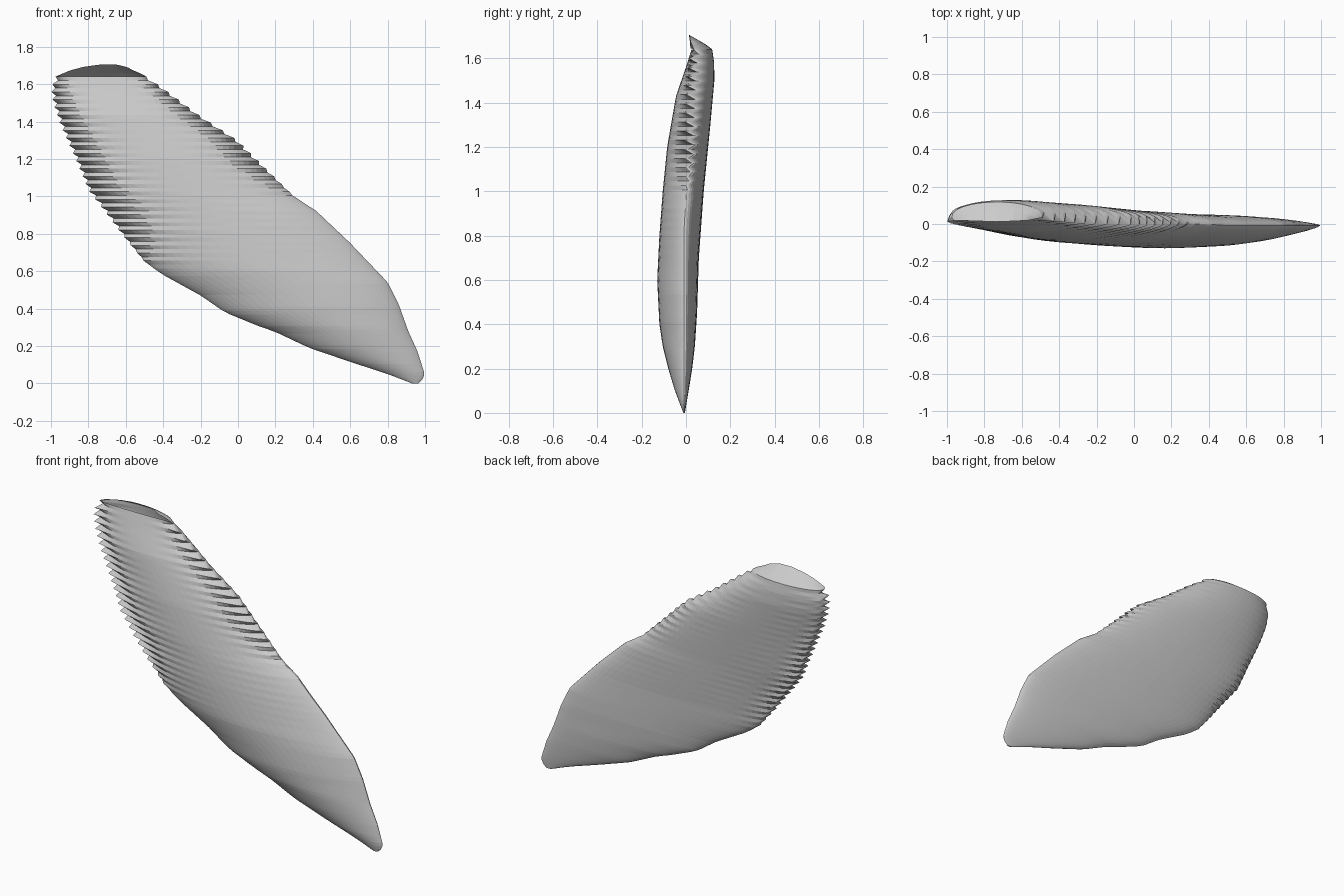
import bpy, bmesh

if "Cube" in bpy.data.objects:
    bpy.data.objects.remove(bpy.data.objects["Cube"])

# profiles along the height: (z, value)
LEFT = [(0, .93), (.05, .8), (.115, .6), (.19, .38), (.275, .2), (.31, .1), (.38, -.07), (.47, -.2),
        (.58, -.4), (.65, -.5), (.77, -.6), (.9, -.7), (1.03, -.8), (1.2, -.87), (1.38, -.95),
        (1.5, -.99), (1.58, -1), (1.64, -.975)]
RIGHT = [(0, .965), (.02, .985), (.05, .998), (.17, .96), (.28, .91), (.42, .86), (.54, .8), (.75, .6),
         (.92, .42), (1, .3), (1.1, .2), (1.3, 0), (1.43, -.2), (1.58, -.4), (1.64, -.49)]
FRONT = [(0, -.012), (.1, -.05), (.2, -.08), (.3, -.105), (.4, -.12), (.6, -.13), (.8, -.12), (1, -.105),
         (1.2, -.085), (1.43, -.045), (1.56, .0), (1.64, .025)]
BACK = [(0, -.005), (.1, .012), (.2, .028), (.3, .04), (.45, .05), (.7, .058), (1, .08), (1.3, .11),
        (1.5, .128), (1.58, .127), (1.64, .118)]
SEAM = [(0, -.008), (.85, -.008), (1.1, .01), (1.4, .02), (1.64, .035)]
HOOD = [(0, 1.645), (.15, 1.675), (.3, 1.693), (.5, 1.705), (.7, 1.705), (.9, 1.69), (1, 1.675)]
ROWS, COLS, TOP = 80, 28, 1.64


def at(prof, t):
    for (a, va), (b, vb) in zip(prof, prof[1:]):
        if t <= b:
            return va + (vb - va) * max(0, t - a) / (b - a)
    return prof[-1][1]


bm = bmesh.new()
rings = []
for r in range(ROWS + 1):
    z = TOP * r / ROWS
    # saw teeth along the rim, growing towards the top
    sign = 1 if r % 2 else -1
    tooth_l = min(1, max(0, (z - .6) / .3))
    tooth_r = min(1, max(0, (z - .95) / .25))
    if r == ROWS:
        tooth_l = tooth_r = 0
    xl = at(LEFT, z) + (.022 * tooth_l if r % 2 else 0)
    xr = at(RIGHT, z) - (.022 * tooth_r if r % 2 else 0)
    ring = []
    for i in range(2 * COLS):
        # front half runs left to right, back half returns
        u = i / COLS if i <= COLS else 2 - i / COLS
        u = u * u * (3 - 2 * u)
        seam = at(SEAM, z) + sign * .02 * (tooth_l * (1 - u) ** 8 + tooth_r * u ** 8)
        d = 1 - (2 * u - 1) ** 2
        if i <= COLS:
            y = seam + (at(FRONT, z) - seam) * d ** .72
        else:
            y = seam + (at(BACK, z) - seam) * d ** .45
        ring.append(bm.verts.new((xl + (xr - xl) * u, y, z)))
    rings.append(ring)

# shell walls
n = 2 * COLS
for a, b in zip(rings, rings[1:]):
    for i in range(n):
        j = (i + 1) % n
        bm.faces.new((a[i], a[j], b[j], b[i]))
bm.faces.new(list(reversed(rings[0])))

# curved hood rising forward from the back wall, open at the front
edge = [rings[-1][i % n] for i in range(COLS, n + 1)]
prev = edge
for s in (.25, .55, 1):
    row = []
    for v in edge:
        u = (v.co.x + .975) / .485
        x = v.co.x + s * (.01 - .085 * u ** 3)
        y = v.co.y + s * (.012 - v.co.y + .008 * abs(2 * u - 1))
        row.append(bm.verts.new((x, y, TOP + (at(HOOD, u) - TOP) * s ** .85)))
    for i in range(len(row) - 1):
        bm.faces.new((prev[i], prev[i + 1], row[i + 1], row[i]))
    prev = row

bmesh.ops.remove_doubles(bm, verts=bm.verts, dist=.0005)
bmesh.ops.recalc_face_normals(bm, faces=bm.faces)
mesh = bpy.data.meshes.new("pod_shell")
bm.to_mesh(mesh)
bm.free()
pod = bpy.data.objects.new("pod_shell", mesh)
bpy.context.collection.objects.link(pod)
grey = bpy.data.materials.new("light_grey")
grey.diffuse_color = (.6, .6, .6, 1)
grey.use_nodes = True
grey.node_tree.nodes["Principled BSDF"].inputs["Base Color"].default_value = grey.diffuse_color
mesh.materials.append(grey)
